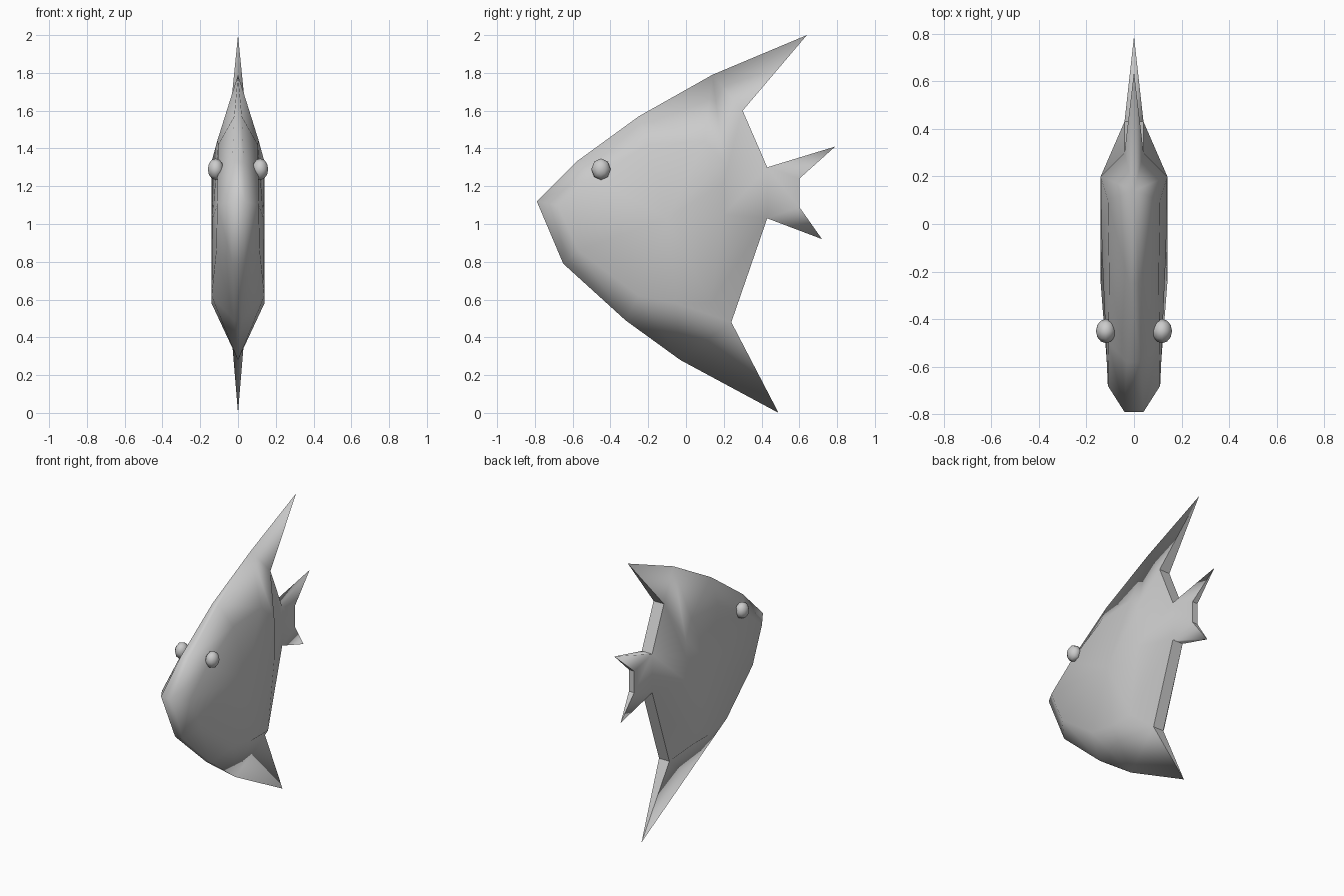
import bpy, bmesh
from math import radians
from mathutils import Matrix

if "Cube" in bpy.data.objects:
    bpy.data.objects.remove(bpy.data.objects["Cube"])

# silhouette as (y, z, half width), clockwise from the nose
OUTLINE = [
    (-.79, 1.12, .04), (-.58, 1.33, .03), (-.25, 1.57, .02), (.14, 1.79, 0),   # forehead
    (.64, 2.0, 0), (.30, 1.60, .04), (.43, 1.30, .04),                          # top fin
    (.79, 1.41, 0), (.60, 1.24, .02), (.60, 1.09, .02), (.72, .92, 0),          # tail
    (.43, 1.03, .04), (.24, .48, .04), (.49, 0, 0),                             # bottom fin
    (-.03, .28, 0), (-.32, .49, .02), (-.65, .79, .03)]                         # belly
# outline points that border the body, and the flank point next to each
BODY = [0, 1, 2, 3, 5, 6, 11, 12, 14, 15, 16]
FLANK = [
    (-.68, 1.10, .11), (-.50, 1.25, .107), (-.20, 1.42, .105), (.10, 1.44, .11),
    (.20, 1.33, .14), (.20, 1.22, .14), (.20, 1.05, .14), (.13, .58, .14),
    (-.05, .58, .14), (-.25, .62, .14), (-.57, .86, .115)]
FINS = [(3, 4, 5), (12, 13, 14), (6, 7, 8), (6, 8, 9, 11), (9, 10, 11)]

bm = bmesh.new()


def side(s):
    rim = [bm.verts.new((s * w, y, z)) for y, z, w in OUTLINE]
    inner = [bm.verts.new((s * w, y, z)) for y, z, w in FLANK]
    centre = bm.verts.new((s * .135, -.1, 1.03))
    n = len(BODY)
    for i in range(n):
        j = (i + 1) % n
        bm.faces.new((rim[BODY[i]], rim[BODY[j]], inner[j], inner[i]))
        bm.faces.new((inner[i], inner[j], centre))
    for f in FINS:
        bm.faces.new([rim[k] for k in f])
    return rim


# both flanks, then the narrow strip joining them all round
right, left = side(1), side(-1)
for i in range(len(right)):
    j = (i + 1) % len(right)
    bm.faces.new((right[i], right[j], left[j], left[i]))
bmesh.ops.remove_doubles(bm, verts=bm.verts, dist=.001)
bmesh.ops.recalc_face_normals(bm, faces=bm.faces)
bm.normal_update()
for f in bm.faces:
    f.smooth = True
# crisp trailing edges
for f in bm.faces:
    if f.normal.y > .5 and abs(f.normal.x) < .05:
        for e in f.edges:
            e.smooth = False
mesh = bpy.data.meshes.new("fish_body")
bm.to_mesh(mesh)
bm.free()
bpy.context.collection.objects.link(bpy.data.objects.new("fish_body", mesh))

# low-poly eyes with poles pointing sideways
for s, name in ((1, "right_eye"), (-1, "left_eye")):
    eb = bmesh.new()
    bmesh.ops.create_uvsphere(eb, u_segments=8, v_segments=6, radius=1)
    bmesh.ops.transform(eb, verts=eb.verts, matrix=(
        Matrix.Translation((s * .118, -.45, 1.29)) @ Matrix.Diagonal((.042, .051, .057, 1))
        @ Matrix.Rotation(radians(90), 4, 'Y')))
    for f in eb.faces:
        f.smooth = True
    em = bpy.data.meshes.new(name)
    eb.to_mesh(em)
    eb.free()
    bpy.context.collection.objects.link(bpy.data.objects.new(name, em))
